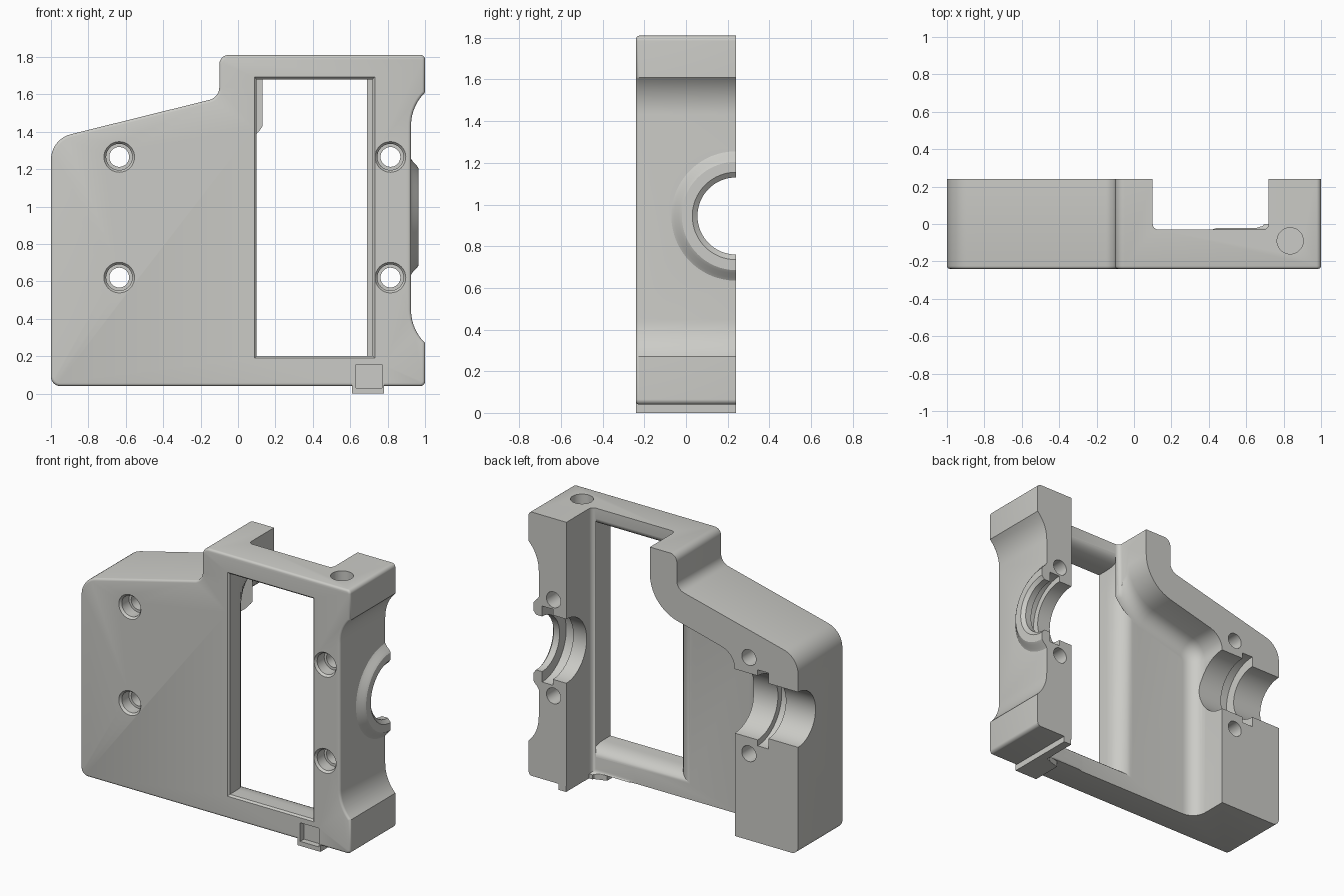
import bpy, bmesh, math
from mathutils import Vector, Matrix

if "Cube" in bpy.data.objects:
    bpy.data.objects.remove(bpy.data.objects["Cube"])

grey = bpy.data.materials.new("warm grey")
grey.diffuse_color = (0.60, 0.60, 0.57, 1)
grey.use_nodes = True
grey.node_tree.nodes["Principled BSDF"].inputs["Base Color"].default_value = grey.diffuse_color


def finish(name, bm):
    bmesh.ops.recalc_face_normals(bm, faces=bm.faces)
    me = bpy.data.meshes.new(name)
    bm.to_mesh(me)
    bm.free()
    me.materials.append(grey)
    ob = bpy.data.objects.new(name, me)
    bpy.context.collection.objects.link(ob)
    return ob


def rounded(corners, steps=10):
    """Polygon from (x, z, radius) corners."""
    out, n = [], len(corners)
    for i, (x, z, r) in enumerate(corners):
        p = Vector((x, z))
        if r == 0:
            out.append(p)
            continue
        a = (Vector(corners[i - 1][:2]) - p).normalized()
        b = (Vector(corners[(i + 1) % n][:2]) - p).normalized()
        half = a.angle(b) / 2
        c = p + (a + b).normalized() * (r / math.sin(half))
        t = r / math.tan(half)
        va, vb = p + a * t - c, p + b * t - c
        sweep = va.angle_signed(vb)
        for k in range(steps + 1):
            out.append(c + Matrix.Rotation(-sweep * k / steps, 2) @ va)
    return out


def prism(name, pts, y0, y1, bevel=0, segments=3):
    """Extrude an x-z outline along y, rounding the y0 rim."""
    bm = bmesh.new()
    f = bm.faces.new([bm.verts.new((p[0], y0, p[1])) for p in pts])
    ext = bmesh.ops.extrude_face_region(bm, geom=[f])
    for v in ext["geom"]:
        if isinstance(v, bmesh.types.BMVert):
            v.co.y = y1
    bmesh.ops.recalc_face_normals(bm, faces=bm.faces)
    if bevel:
        rim = [e for e in bm.edges if all(abs(v.co.y - y0) < 1e-5 for v in e.verts)]
        bmesh.ops.bevel(bm, geom=rim, offset=bevel, offset_type='OFFSET', segments=segments,
                        profile=0.5, affect='EDGES', clamp_overlap=False)
    return finish(name, bm)


def loft(name, rings):
    bm = bmesh.new()
    vs = [[bm.verts.new(p) for p in ring] for ring in rings]
    n = len(vs[0])
    for a, b in zip(vs, vs[1:]):
        for i in range(n):
            bm.faces.new((a[i], a[(i + 1) % n], b[(i + 1) % n], b[i]))
    bm.faces.new(vs[0])
    bm.faces.new(vs[-1])
    return finish(name, bm)


def turned(name, profile, axis, centre, n=64):
    """Lathe (position, radius) pairs around x, y or z."""
    u, w = [(1, 2), (0, 2), (0, 1)][axis]
    rings = []
    for t, r in profile:
        ring = []
        for k in range(n):
            p = list(centre)
            p[axis] = t
            p[u] += r * math.cos(math.tau * k / n)
            p[w] += r * math.sin(math.tau * k / n)
            ring.append(p)
        rings.append(ring)
    return loft(name, rings)


def box(name, x0, x1, y0, y1, z0, z1):
    return prism(name, [(x0, z0), (x1, z0), (x1, z1), (x0, z1)], y0, y1)


def combine(body, tool, op='DIFFERENCE'):
    m = body.modifiers.new("bool", 'BOOLEAN')
    m.object, m.operation, m.solver = tool, op, 'EXACT'
    bpy.context.view_layer.objects.active = body
    bpy.ops.object.modifier_apply(modifier=m.name)
    bpy.data.objects.remove(tool)


# Main body, slightly deep so that the back can be trimmed flat at the end
body = prism("housing_half", rounded([
    (-1, .04, .05), (1, .04, .025), (1, .27, 0), (.925, .35, .25), (.925, 1.53, .25),
    (1, 1.61, 0), (1, 1.81, .025), (-.1, 1.81, .05), (-.1, 1.583, .07), (-1, 1.36, .14)]),
    -.24, .28, .015)

# Bearing boss on the right side
BZ = .945
combine(body, turned("boss", [(.85, .33), (.92, .318), (.935, .295), (.955, .275), (.965, .26)],
                     0, (0, .24, BZ)), 'UNION')

# Foot under the right post
foot = [(.61, -.24), (.78, -.24), (.78, .28), (.722, .28), (.722, .06), (.69, -.01), (.61, -.035)]
combine(body, loft("foot", [[(x, y, z) for x, y in foot] for z in (0, .06)]), 'UNION')

# Open space behind the window bars, and the deep cavity with rounded floor
combine(body, prism("bar_cut", [(.1, .03), (.72, .03), (.72, 2), (.1, 2)], -.03, .5, .03, 4))
combine(body, box("bar_cut_low", .1, .7205, -.0005, .5, -.2, .1))
combine(body, prism("cavity_cut", rounded([
    (-.53, -.3, 0), (.5, -.3, 0), (.5, 1.75, 0), (.1, 1.75, 0), (.1, 1.42, .27),
    (-.53, 1.26, .13)]), -.031, .5, .1, 6))

# Window with chamfered front rim and rounded back rim
rings = []


def ring(y, g, h, e=0):
    rings.append([(.1 - e, y, 1.68 + h + e), (.1 - e, y, 1.58), (.1 - g - e, y, 1.42),
                  (.1 - g - e, y, .2 - h - e), (.72 + e, y, .2 - h - e), (.72 + e, y, 1.68 + h + e)])


ring(-.26, 0, 0, .03)
ring(-.228, 0, 0)
for k in range(9):
    a = math.pi / 2 * k / 8
    ring(-.15 + .12 * math.sin(a), .12 * (1 - math.cos(a)), .06 * (1 - math.cos(a)))
combine(body, loft("window_cut", rings))

# Split bearing bores with grooves
axis_c = (0, .24, BZ)
combine(body, turned("bore_left", [(-1.1, .185), (-.78, .185), (-.78, .255), (-.70, .255),
                                   (-.70, .215), (-.4, .215)], 0, axis_c))
combine(body, turned("bore_right", [(.6, .215), (.82, .215), (.82, .255), (.90, .255),
                                    (.90, .185), (.945, .185), (.985, .235)], 0, axis_c))

# Counterbored screw holes
for x in (-.635, .815):
    for z in (.62, 1.265):
        combine(body, turned("screw_hole", [(-.3, .085), (-.24, .082), (-.225, .07), (-.15, .07),
                                            (-.15, .053), (.4, .053)], 1, (x, 0, z), 32))

# Blind hole in the top and pocket in the front of the foot
combine(body, turned("top_hole", [(1.6, .07), (1.9, .07)], 2, (.835, -.09, 0), 40))
combine(body, box("foot_pocket", .63, .77, -.3, -.20, .03, .155))

# Flat mating face at the back
combine(body, box("back_trim", -2, 2, .24, 1, -1, 3))

bpy.ops.object.select_all(action='DESELECT')
body.select_set(True)
bpy.context.view_layer.objects.active = body
bpy.ops.object.shade_smooth_by_angle(angle=math.radians(32))
